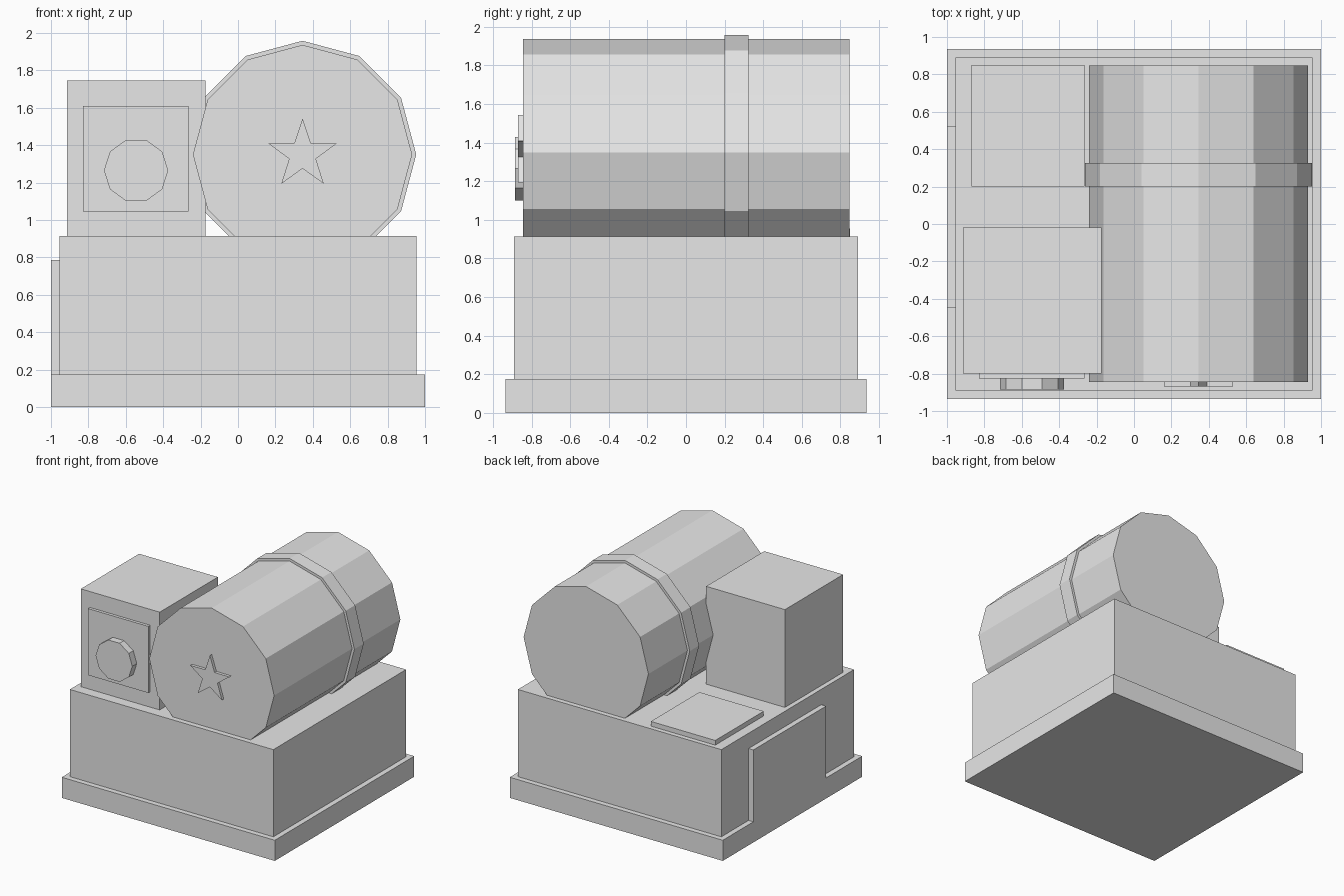
import bpy
import bmesh
from math import sin, cos, pi

if "Cube" in bpy.data.objects:
    bpy.data.objects.remove(bpy.data.objects["Cube"])

grey = bpy.data.materials.new("plain_grey")
grey.use_nodes = True
grey.diffuse_color = (0.8, 0.8, 0.8, 1)
grey.node_tree.nodes["Principled BSDF"].inputs["Base Color"].default_value = (0.8, 0.8, 0.8, 1)


def prism(name, outline, y0, y1):
    """Extrude an outline of (x, z) points from y0 back to y1."""
    bm = bmesh.new()
    face = bm.faces.new([bm.verts.new((x, y0, z)) for x, z in outline])
    extruded = bmesh.ops.extrude_face_region(bm, geom=[face])["geom"]
    moved = [v for v in extruded if isinstance(v, bmesh.types.BMVert)]
    bmesh.ops.translate(bm, verts=moved, vec=(0, y1 - y0, 0))
    bmesh.ops.recalc_face_normals(bm, faces=bm.faces)
    mesh = bpy.data.meshes.new(name)
    bm.to_mesh(mesh)
    bm.free()
    mesh.materials.append(grey)
    obj = bpy.data.objects.new(name, mesh)
    bpy.context.collection.objects.link(obj)
    return obj


def box(name, x0, x1, y0, y1, z0, z1):
    return prism(name, [(x0, z0), (x1, z0), (x1, z1), (x0, z1)], y0, y1)


def ring_points(cx, cz, radii, count, start=0.0):
    """Points around a centre, cycling through the given radii."""
    points = []
    for i in range(count):
        r, a = radii[i % len(radii)], start + 2 * pi * i / count
        points.append((cx + r * cos(a), cz + r * sin(a)))
    return points


# Stepped base with side door and rear hatch
box("base_slab", -1, 1, -0.935, 0.935, 0, 0.175)
box("base_body", -0.955, 0.955, -0.89, 0.89, 0.175, 0.915)
box("side_door", -1, -0.955, -0.45, 0.525, 0.175, 0.785)
box("rear_hatch", -0.87, -0.265, 0.2, 0.85, 0.915, 0.955)

# Control box with panel and knob
box("control_box", -0.915, -0.175, -0.8, -0.02, 0.915, 1.745)
box("control_panel", -0.83, -0.265, -0.825, -0.8, 1.045, 1.61)
prism("control_knob", ring_points(-0.545, 1.265, [0.172], 10), -0.885, -0.825)

# Drum lying front to back, with its band and star
DRUM = (0.345, 1.35)
prism("drum", ring_points(*DRUM, [0.586], 12), -0.845, 0.848)
prism("drum_band", ring_points(*DRUM, [0.608], 12), 0.2, 0.325)
prism("drum_star", ring_points(*DRUM, [0.193, 0.075], 10, pi / 2), -0.87, -0.845)
